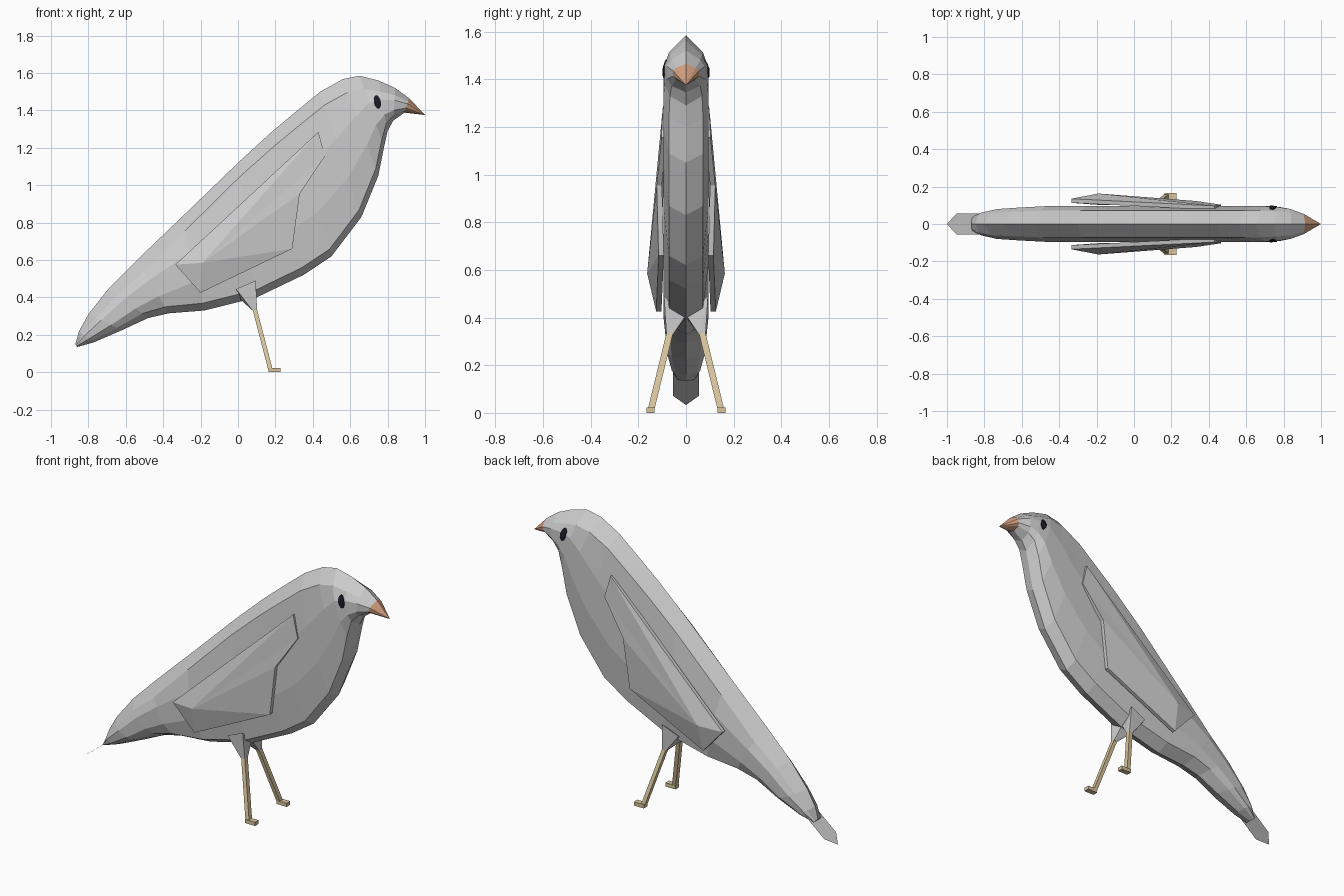
import bpy, bmesh, math
from mathutils import Vector

if "Cube" in bpy.data.objects:
    bpy.data.objects.remove(bpy.data.objects["Cube"])


def material(name, rgb):
    m = bpy.data.materials.new(name)
    m.diffuse_color = (*rgb, 1)
    m.use_nodes = True
    m.node_tree.nodes["Principled BSDF"].inputs["Base Color"].default_value = m.diffuse_color
    return m


GREY = material("grey plumage", (0.6, 0.6, 0.6))
ORANGE = material("beak orange", (0.66, 0.35, 0.22))
TAN = material("leg tan", (0.69, 0.56, 0.34))
BLACK = material("eye black", (0.01, 0.01, 0.02))


def build(name, verts, faces, mat):
    """Flat-shaded mesh object; with faces=None it is the convex hull."""
    bm = bmesh.new()
    vs = [bm.verts.new(v) for v in verts]
    if faces is None:
        bmesh.ops.convex_hull(bm, input=vs)
    else:
        for f in faces:
            bm.faces.new([vs[i] for i in f])
    bmesh.ops.recalc_face_normals(bm, faces=bm.faces[:])
    me = bpy.data.meshes.new(name)
    bm.to_mesh(me)
    bm.free()
    me.materials.append(mat)
    ob = bpy.data.objects.new(name, me)
    bpy.context.collection.objects.link(ob)
    return ob


def ring(tx, tz, bx, bz, w):
    """Ten-sided cross-section from back point to belly point."""
    top, bot = Vector((tx, 0, tz)), Vector((bx, 0, bz))
    length = (bot - top).length
    up = min(0.075 / length, 0.22)
    low = 1 - min(0.04 / length, 0.15)
    half = [(up, 0.75 * w), (0.38, w), (0.68, w), (low, 0.75 * w)]
    right = [top.lerp(bot, f) - Vector((0, y, 0)) for f, y in half]
    left = [Vector((p.x, -p.y, p.z)) for p in reversed(right)]
    return [top] + right + [bot] + left


# body: back x, back z, belly x, belly z, half width
stations = [
    (-0.87, 0.15, -0.86, 0.135, 0.035), (-0.85, 0.22, -0.77, 0.16, 0.06),
    (-0.80, 0.31, -0.62, 0.225, 0.08), (-0.69, 0.45, -0.48, 0.29, 0.088),
    (-0.54, 0.60, -0.37, 0.315, 0.095), (-0.30, 0.83, -0.18, 0.33, 0.095),
    (0.0, 1.12, 0.10, 0.40, 0.095), (0.18, 1.285, 0.35, 0.52, 0.095),
    (0.30, 1.385, 0.50, 0.62, 0.095), (0.44, 1.50, 0.66, 0.83, 0.095),
    (0.56, 1.567, 0.75, 1.05, 0.095), (0.65, 1.585, 0.78, 1.20, 0.095),
    (0.75, 1.56, 0.80, 1.29, 0.09), (0.84, 1.52, 0.83, 1.345, 0.08),
    (0.915, 1.465, 0.89, 1.388, 0.055)]
N = 10
verts = [v for s in stations for v in ring(*s)]
faces = [(r * N + i, r * N + (i + 1) % N, (r + 1) * N + (i + 1) % N, (r + 1) * N + i)
         for r in range(len(stations) - 1) for i in range(N)]
last = (len(stations) - 1) * N
faces += [tuple(range(N)), tuple(range(last, last + N))]
body = build("body", verts, faces, GREY)

# beak
build("beak", ring(*stations[-1]) + [Vector((1.0, 0, 1.375))],
      [(i, (i + 1) % N, N) for i in range(N)] + [tuple(range(N))], ORANGE)

# tail feather
build("tail", [(-0.82, -0.055, 0.18), (-0.95, -0.055, 0.072), (-1.0, 0, 0.033),
               (-0.95, 0.055, 0.072), (-0.82, 0.055, 0.18)], [range(5)], GREY)

# wing outline (x, outer y, z); the last point is the bulge in the middle
wing = [(0.43, 0.097, 1.285), (0.465, 0.103, 1.155), (0.33, 0.123, 0.955),
        (0.29, 0.115, 0.66), (-0.20, 0.125, 0.425), (-0.335, 0.135, 0.575),
        (-0.19, 0.163, 0.585)]

for side, word in ((-1, "right"), (1, "left")):
    # wing plate
    outer = [(x, side * y, z) for x, y, z in wing]
    inner = [(x, side * (y - 0.022), z) for x, y, z in wing]
    fs = []
    for i in range(6):
        j = (i + 1) % 6
        fs += [(i, j, 6), (j + 7, i + 7, 13), (i, i + 7, j + 7, j)]
    build(word + "_wing", outer + inner, fs, GREY)

    # eye plate laid on the side of the head
    pts = []
    for k in range(12):
        a = k * math.tau / 12
        u, v = 0.019 * math.cos(a), 0.037 * math.sin(a)
        x, z = 0.745 + u - 0.15 * v, 1.445 + v
        hit, loc, nor, _ = body.ray_cast((x, side * 0.5, z), (0, -side, 0))
        y = abs(loc.y) if hit else 0.085
        pts.append((x, side * y, z))
    plate = [(x, y + d * side, z) for d in (-0.003, 0.005) for x, y, z in pts]
    build(word + "_eye", plate, None, BLACK)

    # feathered thigh
    tip = [(0.09 + a, side * (0.068 + b), 0.33) for a in (-0.012, 0.012) for b in (-0.014, 0.014)]
    base = [(-0.01, side * 0.085, 0.445), (0.095, side * 0.092, 0.49),
            (0.0, 0, 0.40), (0.09, 0, 0.41)]
    build(word + "_thigh", tip + base, None, GREY)

    # shank and foot
    shank = [(x + a, side * (y + b), z) for x, y, z in ((0.09, 0.068, 0.335), (0.175, 0.148, 0.008))
             for a in (-0.012, 0.012) for b in (-0.014, 0.014)]
    build(word + "_shank", shank, None, TAN)
    foot = [(x, side * y, z) for x in (0.162, 0.228) for y in (0.132, 0.165) for z in (0, 0.022)]
    build(word + "_foot", foot, None, TAN)
